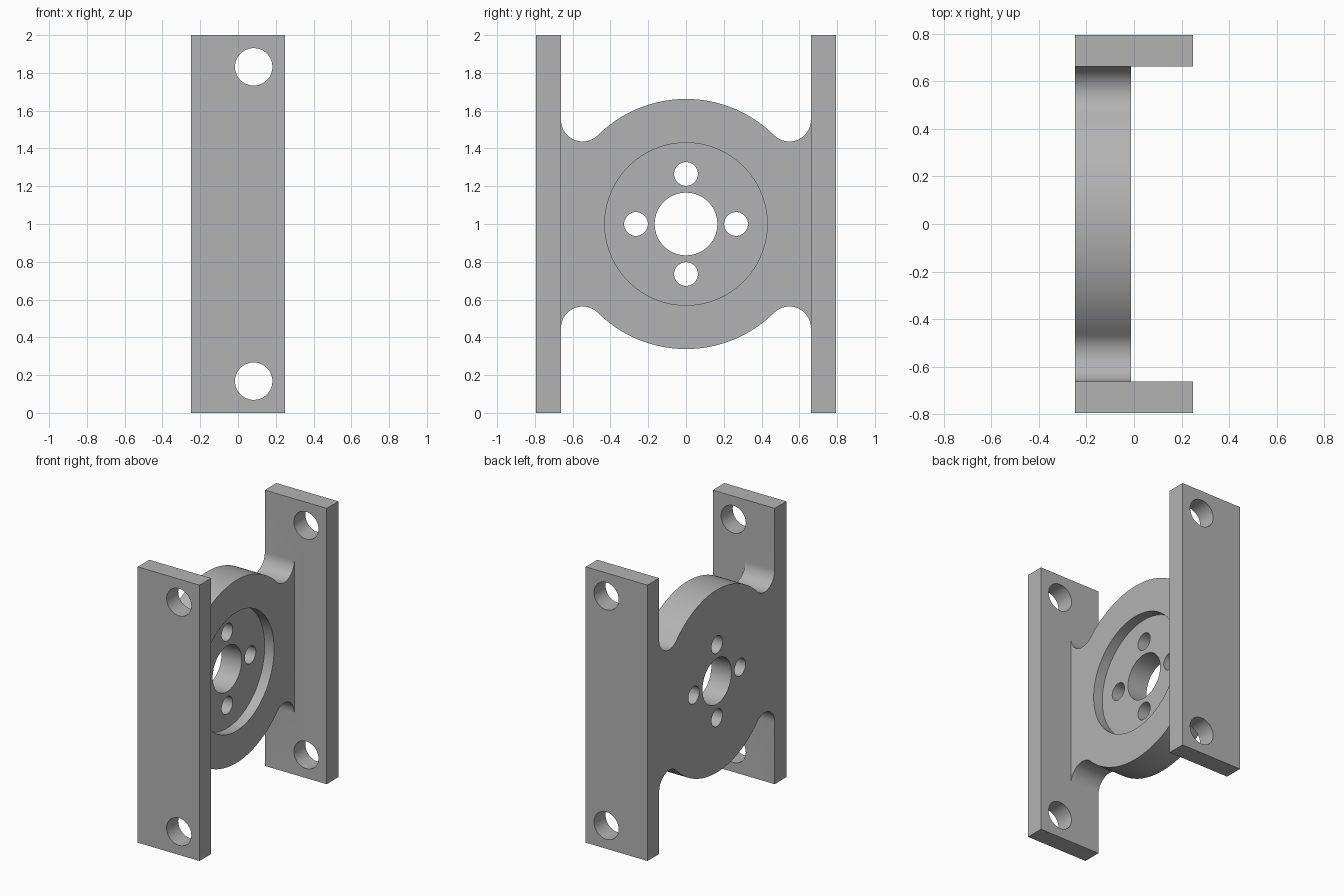
import bpy, bmesh
from math import sin, cos, pi, sqrt, atan2, radians
from mathutils import Matrix, Vector

cube = bpy.data.objects.get("Cube")
if cube:
    bpy.data.objects.remove(cube, do_unlink=True)

grey = bpy.data.materials.new("plain_grey")
grey.use_nodes = True
grey.diffuse_color = (0.45, 0.45, 0.45, 1)
grey.node_tree.nodes["Principled BSDF"].inputs["Base Color"].default_value = grey.diffuse_color

BACK, WEB_FACE, RIM = -0.248, -0.012, 0.248   # depths along x
INNER, OUTER = 0.662, 0.795                   # side plate faces along y
MID = 1.0                                     # hub height
HUB_R, FILLET_R = 0.662, 0.115
RECESS_DEPTH = 0.075


def finish(bm, name):
    bmesh.ops.recalc_face_normals(bm, faces=bm.faces)
    mesh = bpy.data.meshes.new(name)
    bm.to_mesh(mesh)
    bm.free()
    mesh.materials.append(grey)
    ob = bpy.data.objects.new(name, mesh)
    bpy.context.collection.objects.link(ob)
    return ob


def box(name, lo, hi):
    lo, hi = Vector(lo), Vector(hi)
    bm = bmesh.new()
    size = Matrix.Diagonal((hi - lo).to_4d())
    size[3][3] = 1
    bmesh.ops.create_cube(bm, size=1, matrix=Matrix.Translation((lo + hi) / 2) @ size)
    return finish(bm, name)


def cylinder(name, centre, radius, length, axis, sides=64):
    bm = bmesh.new()
    turn = Matrix.Rotation(pi / 2, 4, "Y" if axis == "X" else "X")
    bmesh.ops.create_cone(bm, cap_ends=True, segments=sides, radius1=radius, radius2=radius,
                          depth=length, matrix=Matrix.Translation(centre) @ turn)
    ob = finish(bm, name)
    ob.hide_render = True
    return ob


def combine(target, other, operation):
    mod = target.modifiers.new(operation.lower(), "BOOLEAN")
    mod.operation, mod.solver, mod.object = operation, "EXACT", other
    bpy.context.view_layer.objects.active = target
    bpy.ops.object.modifier_apply(modifier=mod.name)
    bpy.data.objects.remove(other, do_unlink=True)


# Web: round hub flowing through fillets into the side plates
fy = INNER - FILLET_R
fz = sqrt((HUB_R + FILLET_R) ** 2 - fy ** 2)
join = atan2(fz, fy)
quarter = [(INNER + 0.05, fz)]
for i in range(21):
    a = -(pi - join) * i / 20
    quarter.append((fy + FILLET_R * cos(a), fz + FILLET_R * sin(a)))
for i in range(1, 25):
    a = join + (pi / 2 - join) * i / 24
    quarter.append((HUB_R * cos(a), HUB_R * sin(a)))
top = quarter + [(-y, z) for y, z in reversed(quarter[:-1])]
outline = top + [(y, -z) for y, z in reversed(top)]
bm = bmesh.new()
face = bm.faces.new([bm.verts.new((BACK, y, MID + z)) for y, z in outline])
side = bmesh.ops.extrude_face_region(bm, geom=[face])["geom"]
bmesh.ops.translate(bm, vec=(WEB_FACE - BACK, 0, 0),
                    verts=[v for v in side if isinstance(v, bmesh.types.BMVert)])
bracket = finish(bm, "bracket")

# Side plates
for s in (-1, 1):
    ys = sorted((s * INNER, s * OUTER))
    plate = box("side_plate", (BACK, ys[0], 0), (RIM, ys[1], 2))
    combine(bracket, plate, "UNION")

# Recess, centre bore and screw holes in the hub
combine(bracket, cylinder("recess_cutter", (WEB_FACE, 0, MID), 0.43, 2 * RECESS_DEPTH, "X", 96), "DIFFERENCE")
combine(bracket, cylinder("bore_cutter", (BACK, 0, MID), 0.166, 1, "X"), "DIFFERENCE")
for i in range(4):
    a = i * pi / 2
    centre = (BACK, 0.265 * cos(a), MID + 0.265 * sin(a))
    combine(bracket, cylinder("screw_cutter", centre, 0.063, 1, "X", 48), "DIFFERENCE")

# Mounting holes through both side plates
for z in (0.168, 1.832):
    combine(bracket, cylinder("mount_cutter", (0.083, 0, z), 0.099, 2, "Y"), "DIFFERENCE")

bpy.ops.object.select_all(action="DESELECT")
bracket.select_set(True)
bpy.context.view_layer.objects.active = bracket
bpy.ops.object.shade_smooth_by_angle(angle=radians(30))
